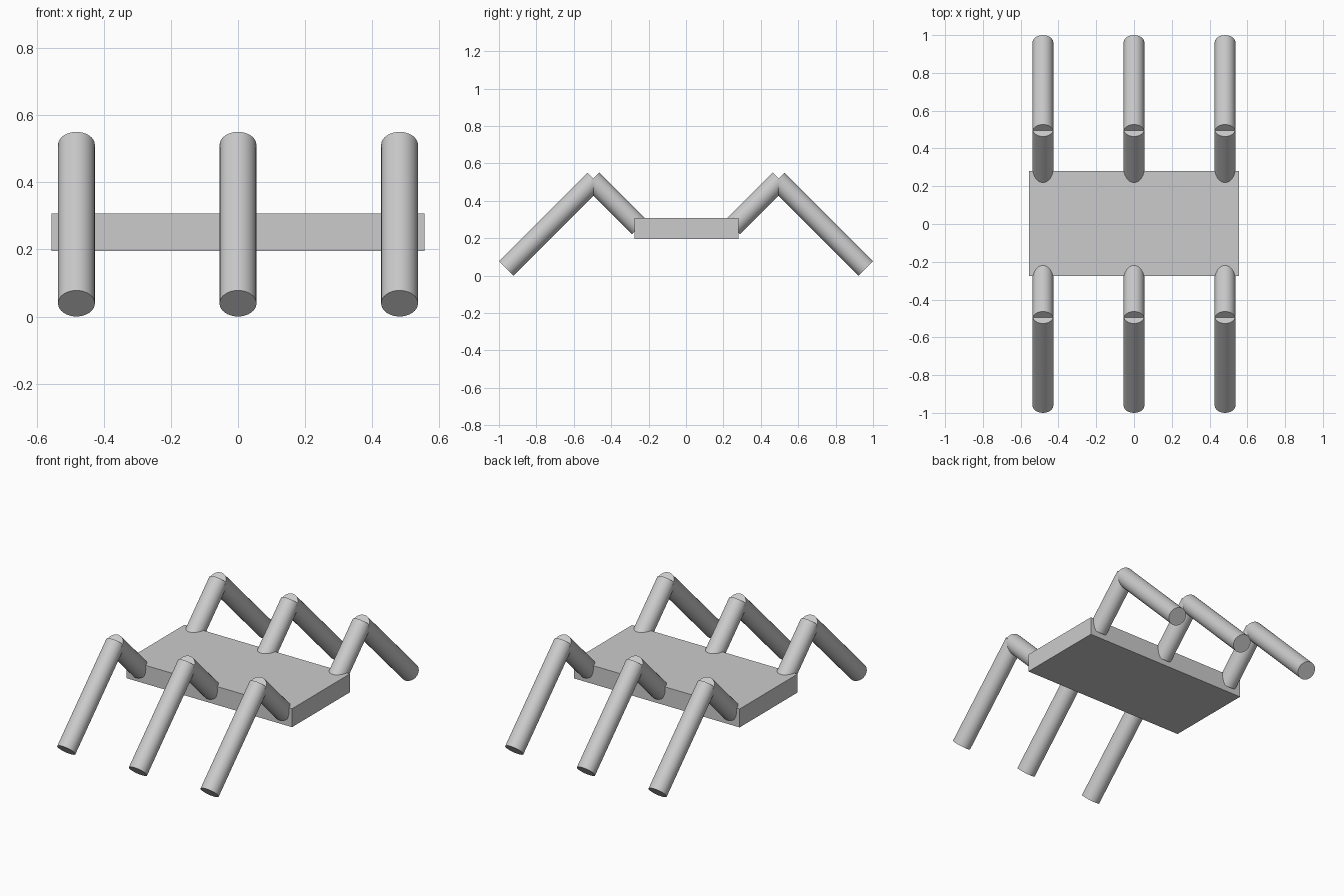
import bpy
from math import radians
from mathutils import Vector

if "Cube" in bpy.data.objects:
    bpy.data.objects.remove(bpy.data.objects["Cube"])

RADIUS = 0.055


def rod(name, start, end):
    """Smooth round rod between two points."""
    a, b = Vector(start), Vector(end)
    bpy.ops.mesh.primitive_cylinder_add(vertices=32, radius=RADIUS,
                                        depth=(b - a).length, location=(a + b) / 2)
    obj = bpy.context.object
    obj.name = name
    obj.rotation_euler = (b - a).to_track_quat('Z', 'Y').to_euler()
    bpy.ops.object.shade_smooth_by_angle(angle=radians(40))
    return obj


# Flat slab body
bpy.ops.mesh.primitive_cube_add(size=1, location=(0, 0.002, 0.251))
body = bpy.context.object
body.name = "body"
body.scale = (1.114, 0.556, 0.112)

# Three pairs of bent legs: upper segment rises from body, lower drops to foot
for side, s in (("front", -1), ("back", 1)):
    for pos, x in (("left", -0.482), ("middle", 0), ("right", 0.482)):
        rod(f"{side}_{pos}_upper_leg", (x, s * 0.25, 0.26), (x, s * 0.502, 0.512))
        rod(f"{side}_{pos}_lower_leg", (x, s * 0.488, 0.512), (x, s * 0.961, 0.039))
